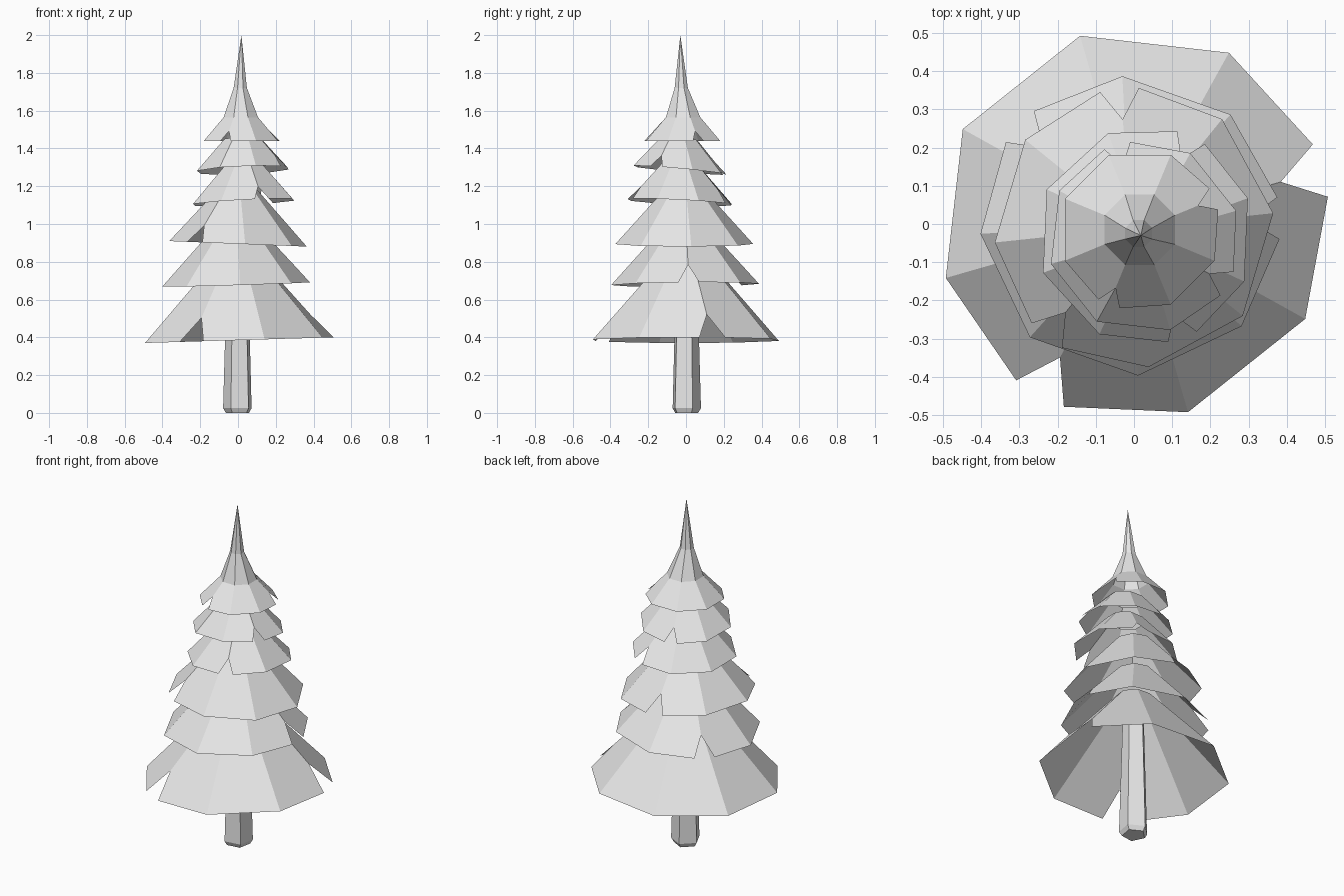
import bpy, bmesh
from math import cos, sin, radians

cube = bpy.data.objects.get("Cube")
if cube:
    bpy.data.objects.remove(cube, do_unlink=True)

grey = bpy.data.materials.new("pale_grey")
grey.use_nodes = True
grey.diffuse_color = (0.8, 0.8, 0.8, 1)
grey.node_tree.nodes["Principled BSDF"].inputs["Base Color"].default_value = (0.8, 0.8, 0.8, 1)

SIDES = 8
SLOPE = 1.1        # steepness of the branch skirts
SPLIT = 8          # half angle of a torn corner, in degrees
TOP_RADIUS = 0.1


def finish(name, bm):
    mesh = bpy.data.meshes.new(name)
    bm.to_mesh(mesh)
    bm.free()
    mesh.materials.append(grey)
    obj = bpy.data.objects.new(name, mesh)
    bpy.context.collection.objects.link(obj)


def skirt(name, cx, cy, z, radius, turn, notches, tilt=(0, 0)):
    """Open eight-sided skirt; the corners listed in notches are torn open."""
    bm = bmesh.new()

    def point(degrees, r):
        x, y = r * cos(radians(degrees)), r * sin(radians(degrees))
        height = z + (radius - r) * SLOPE + x * tilt[0] + y * tilt[1]
        return bm.verts.new((cx + x, cy + y, height))

    corners = []   # chains from rim to top, on both sides of each corner
    for i in range(SIDES):
        a = turn + 360 / SIDES * i
        top = point(a, TOP_RADIUS)
        if i in notches:
            tip = point(a, radius * 0.78)
            corners.append(([point(a - SPLIT, radius), tip, top],
                            [point(a + SPLIT, radius), tip, top]))
        else:
            chain = [point(a, radius), top]
            corners.append((chain, chain))
    for i in range(SIDES):
        start, end = corners[i][1], corners[(i + 1) % SIDES][0]
        bm.faces.new(end + start[::-1])
    finish(name, bm)


def stack(name, rings, sides, turn, cap_bottom=False):
    """Faceted column through rings of (x, y, z, radius); radius 0 is a point."""
    bm = bmesh.new()
    loops = []
    for x, y, z, r in rings:
        angles = [radians(turn + 360 / sides * i) for i in range(sides)]
        if r:
            loops.append([bm.verts.new((x + r * cos(a), y + r * sin(a), z)) for a in angles])
        else:
            loops.append([bm.verts.new((x, y, z))] * sides)
    for low, high in zip(loops, loops[1:]):
        for i in range(sides):
            j = (i + 1) % sides
            bm.faces.new(dict.fromkeys((low[i], low[j], high[j], high[i])))
    if cap_bottom:
        bm.faces.new(loops[0][::-1])
    finish(name, bm)


# Five-sided trunk with a chamfered foot
stack("trunk", [(0, 0, 0, 0.065), (0, 0, 0.025, 0.08), (0, 0, 0.8, 0.058), (0, 0, 0.81, 0)],
      5, -46, cap_bottom=True)

# Branch skirts from the ground up
skirt("bottom_branches", 0, 0, 0.385, 0.512, 16, (0, 5), (0.03, 0))
skirt("second_branches", -0.01, -0.005, 0.68, 0.392, 3, (0, 3), (0.03, 0.01))
skirt("third_branches", 0, -0.01, 0.895, 0.366, 6, (2, 5), (-0.04, 0))
skirt("fourth_branches", 0.03, -0.03, 1.115, 0.285, 20, (1, 6), (0.05, -0.05))
skirt("fifth_branches", 0.025, -0.035, 1.285, 0.252, 16, (2, 7), (0.04, -0.09))
skirt("top_branches", 0.015, -0.015, 1.44, 0.212, 22.5, (0, 5))

# Slender crown
stack("crown", [(0.015, -0.015, 1.561, 0.1), (0.012, -0.025, 1.72, 0.038), (0.018, -0.03, 2.0, 0)],
      SIDES, 22.5)
